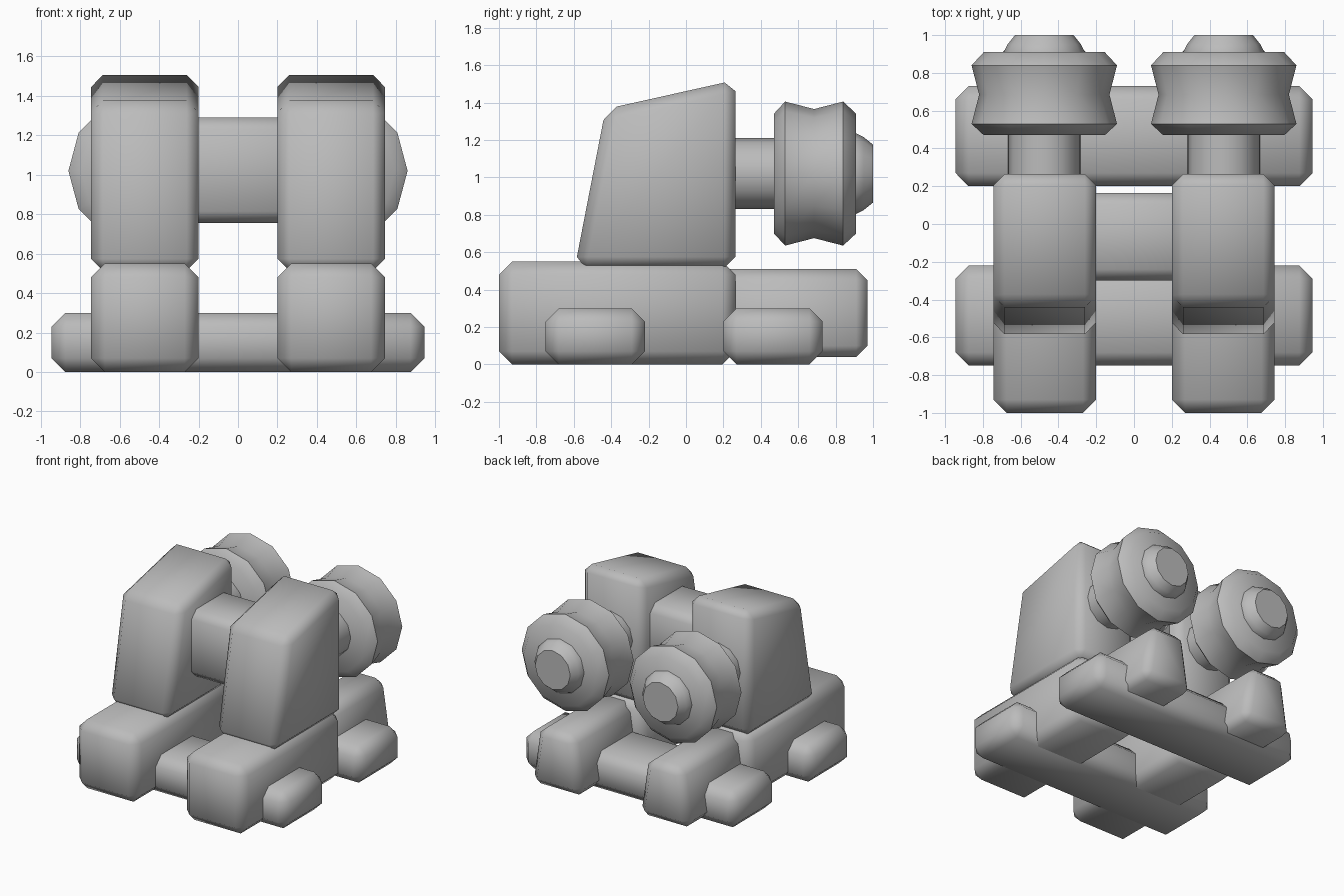
import bpy
import bmesh
from math import cos, sin, pi, radians

cube = bpy.data.objects.get("Cube")
if cube:
    bpy.data.objects.remove(cube, do_unlink=True)

grey = bpy.data.materials.new("plain_grey")
grey.use_nodes = True
grey.diffuse_color = (0.5, 0.5, 0.5, 1)
grey.node_tree.nodes["Principled BSDF"].inputs["Base Color"].default_value = (0.5, 0.5, 0.5, 1)


def finish(name, bm, chamfer=0.0, angle=50):
    """Turn a bmesh into a chamfered, smooth-shaded object."""
    if chamfer:
        bmesh.ops.bevel(bm, geom=bm.edges[:], offset=chamfer, segments=1,
                        affect='EDGES', clamp_overlap=True)
    bmesh.ops.recalc_face_normals(bm, faces=bm.faces)
    mesh = bpy.data.meshes.new(name)
    bm.to_mesh(mesh)
    bm.free()
    mesh.materials.append(grey)
    obj = bpy.data.objects.new(name, mesh)
    bpy.context.collection.objects.link(obj)
    bpy.ops.object.select_all(action='DESELECT')
    obj.select_set(True)
    bpy.context.view_layer.objects.active = obj
    bpy.ops.object.shade_smooth_by_angle(angle=radians(angle))


def prism(name, loop_a, loop_b, chamfer):
    """Solid between two matching end outlines."""
    bm = bmesh.new()
    a = [bm.verts.new(p) for p in loop_a]
    b = [bm.verts.new(p) for p in loop_b]
    bm.faces.new(a)
    bm.faces.new(b)
    n = len(a)
    for i in range(n):
        j = (i + 1) % n
        bm.faces.new((a[i], a[j], b[j], b[i]))
    finish(name, bm, chamfer)


def along_x(name, x0, x1, outline, chamfer):
    prism(name, [(x0, y, z) for y, z in outline],
          [(x1, y, z) for y, z in outline], chamfer)


def along_y(name, y0, y1, outline, chamfer):
    prism(name, [(x, y0, z) for x, z in outline],
          [(x, y1, z) for x, z in outline], chamfer)


def rect(a0, a1, b0, b1):
    return [(a0, b0), (a1, b0), (a1, b1), (a0, b1)]


def turned(name, cx, cz, profile, sides=12):
    """Turned part about a front-to-back axis; profile holds (y, radius)."""
    bm = bmesh.new()
    rings = []
    for y, r in profile:
        rings.append([bm.verts.new((cx + r * cos(2 * pi * k / sides), y,
                                    cz + r * sin(2 * pi * k / sides)))
                      for k in range(sides)])
    for lower, upper in zip(rings, rings[1:]):
        for k in range(sides):
            j = (k + 1) % sides
            bm.faces.new((lower[k], lower[j], upper[j], upper[k]))
    bm.faces.new(rings[0])
    bm.faces.new(rings[-1])
    finish(name, bm)


# Cross feet and the upper brace
along_x("front_foot_bar", -0.945, 0.945, rect(-0.75, -0.22, 0, 0.30), 0.07)
along_x("back_foot_bar", -0.945, 0.945, rect(0.20, 0.73, 0, 0.30), 0.07)
along_x("upper_brace", -0.5, 0.5, rect(-0.30, 0.165, 0.755, 1.29), 0.06)

# Matching sides
upright_outline = [(-0.595, 0.515), (0.265, 0.515), (0.265, 1.52), (-0.43, 1.365)]
drum = [(0.47, 0.32), (0.53, 0.385), (0.685, 0.345), (0.84, 0.385), (0.91, 0.32)]
cap = [(0.88, 0.215), (0.91, 0.215), (0.95, 0.195), (1.0, 0.155)]
for side, s in (("left", 1), ("right", -1)):
    x0, x1, cx = 0.2 * s, 0.745 * s, 0.475 * s
    along_x(side + "_rail", x0, x1, rect(-1.0, 0.265, 0, 0.55), 0.07)
    along_x(side + "_upright", x0, x1, upright_outline, 0.06)
    along_y(side + "_tail_block", 0.15, 0.97,
            [(cx - 0.23, 0.04), (cx + 0.23, 0.04), (cx + 0.16, 0.51), (cx - 0.16, 0.51)], 0.06)
    turned(side + "_axle", cx, 1.02, [(0.2, 0.19), (0.6, 0.19)])
    turned(side + "_drum", cx, 1.02, drum)
    turned(side + "_drum_cap", cx, 1.02, cap)
